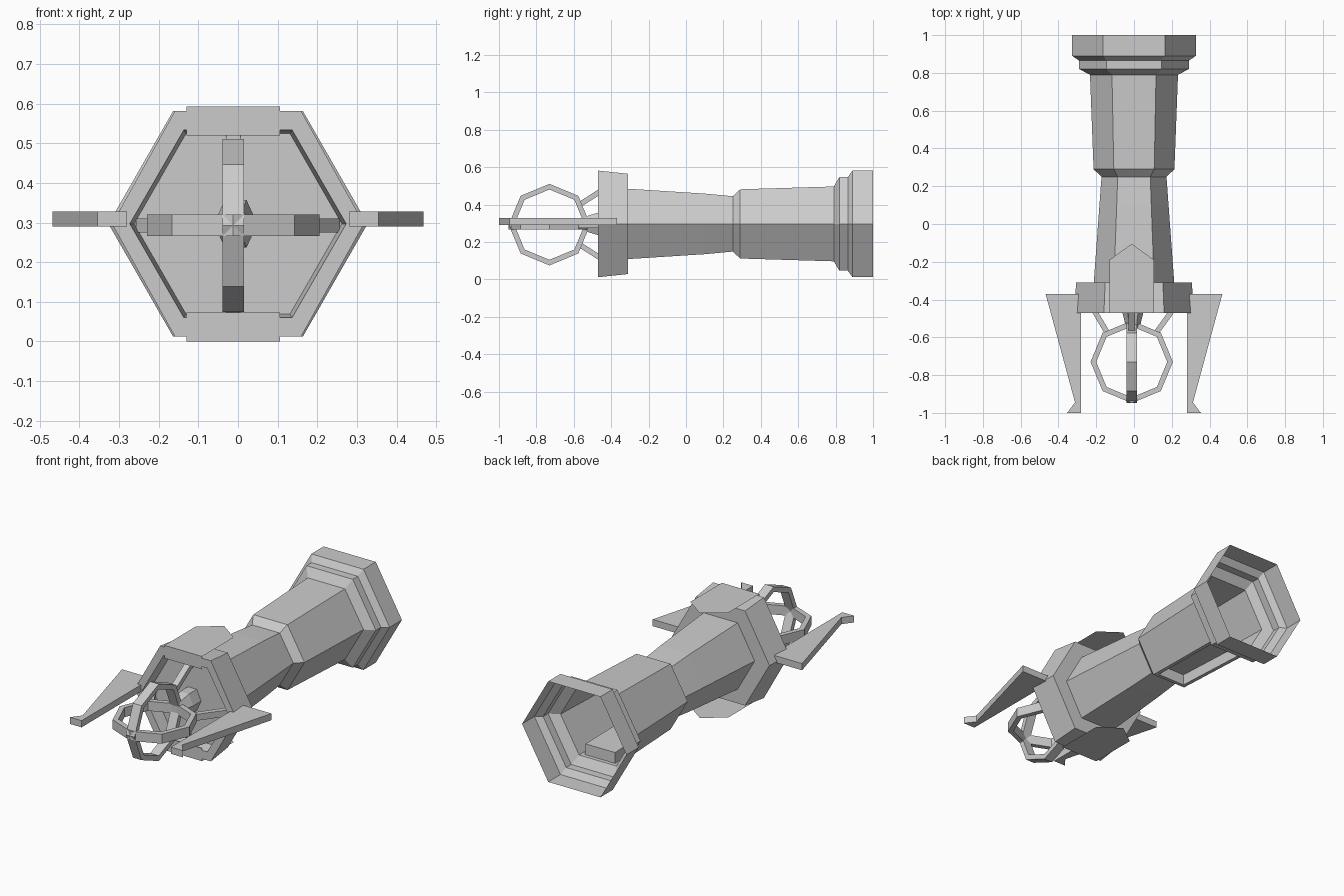
import bpy, bmesh, math
from mathutils import Vector

old = bpy.data.objects.get("Cube")
if old:
    bpy.data.objects.remove(old, do_unlink=True)

MID = 0.297      # height of the long axis
OFF = -0.012     # slight sideways shift of the cage and plates

grey = bpy.data.materials.new("plain grey")
grey.use_nodes = True
grey.diffuse_color = (0.6, 0.6, 0.6, 1)
grey.node_tree.nodes["Principled BSDF"].inputs["Base Color"].default_value = (0.6, 0.6, 0.6, 1)


def finish(name, bm, recalc=True):
    if recalc:
        bmesh.ops.recalc_face_normals(bm, faces=bm.faces[:])
    mesh = bpy.data.meshes.new(name)
    bm.to_mesh(mesh)
    bm.free()
    mesh.materials.append(grey)
    obj = bpy.data.objects.new(name, mesh)
    bpy.context.collection.objects.link(obj)
    return obj


def hex_ring(bm, y, half_width, half_height):
    """Hexagon across the long axis, flat on top and bottom."""
    pts = [(1, 0), (.5, 1), (-.5, 1), (-1, 0), (-.5, -1), (.5, -1)]
    return [bm.verts.new((a * half_width, y, MID + b * half_height)) for a, b in pts]


def loft(bm, profile):
    rings = [hex_ring(bm, *row) for row in profile]
    for a, b in zip(rings, rings[1:]):
        for i in range(6):
            j = (i + 1) % 6
            bm.faces.new((a[i], a[j], b[j], b[i]))
    return rings


def prism(name, outline, z0, z1):
    """Closed slab from an outline in plan."""
    bm = bmesh.new()
    low = [bm.verts.new((x, y, z0)) for x, y in outline]
    face = bm.faces.new(low)
    ext = bmesh.ops.extrude_face_region(bm, geom=[face])
    verts = [v for v in ext["geom"] if isinstance(v, bmesh.types.BMVert)]
    bmesh.ops.translate(bm, verts=verts, vec=(0, 0, z1 - z0))
    return finish(name, bm)


def bar(name, start, end, side, width, thick):
    """Square-cut strut between two points."""
    start, end, side = Vector(start), Vector(end), Vector(side)
    up = (end - start).cross(side).normalized()
    bm = bmesh.new()
    loops = []
    for p in (start, end):
        loops.append([bm.verts.new(p + side * a * width / 2 + up * b * thick / 2)
                      for a, b in ((-1, -1), (1, -1), (1, 1), (-1, 1))])
    a, b = loops
    bm.faces.new(a)
    bm.faces.new(b)
    for i in range(4):
        j = (i + 1) % 4
        bm.faces.new((a[i], a[j], b[j], b[i]))
    return finish(name, bm)


# Hollow six-sided body: recessed front wall, collar, neck, grip, stepped open end
bm = bmesh.new()
rings = loft(bm, [
    (-.40, .262, .228), (-.47, .273, .237), (-.47, .318, .285), (-.31, .306, .268),
    (-.31, .213, .188), (.10, .183, .162), (.25, .172, .148), (.29, .214, .185),
    (.79, .233, .200), (.82, .290, .250), (.865, .290, .250), (.89, .327, .285),
    (1.0, .327, .285)])
bm.faces.new(rings[0])
bmesh.ops.recalc_face_normals(bm, faces=bm.faces[:])
# Pocket pressed into the underside of the grip
under = min((f for f in bm.faces if .5 < f.calc_center_median().y < .6),
            key=lambda f: f.calc_center_median().z)
bmesh.ops.inset_individual(bm, faces=[under], thickness=.03)
bmesh.ops.inset_individual(bm, faces=[under], thickness=.003)
bmesh.ops.translate(bm, verts=under.verts[:], vec=(0, 0, .06))
finish("body", bm, recalc=False)

# Hub in the middle of the front wall
bm = bmesh.new()
hub = loft(bm, [(-.40, .055, .06), (-.47, .055, .06), (-.55, .036, .036)])
bm.faces.new(hub[0])
bm.faces.new(hub[-1])
finish("hub", bm).location.x = OFF / 2

# Cage of two crossed eight-sided hoops
CAGE = Vector((OFF, -.73, .293))


def hoop(name, upright):
    bm = bmesh.new()
    loops = []
    for i in range(8):
        t = math.tau * i / 8
        row = []
        for r, w in ((.218, -1), (.218, 1), (.188, 1), (.188, -1)):
            a, b, c = r * math.cos(t), r * math.sin(t), w * .027
            row.append(bm.verts.new(CAGE + Vector((c, a, b) if upright else (b, a, c))))
        loops.append(row)
    for i in range(8):
        a, b = loops[i], loops[(i + 1) % 8]
        for k in range(4):
            m = (k + 1) % 4
            bm.faces.new((a[k], a[m], b[m], b[k]))
    finish(name, bm)


hoop("upright_hoop", True)
hoop("level_hoop", False)

# Four struts holding the cage to the front wall
for s, word in ((1, "left"), (-1, "right")):
    bar(word + "_strut", (OFF + s * .13, -.575, .293), (s * .245, -.40, .293),
        (0, 0, 1), .036, .028)
for s, word in ((1, "upper"), (-1, "lower")):
    bar(word + "_strut", (OFF, -.58, .293 + s * .10), (OFF, -.40, .293 + s * .215),
        (1, 0, 0), .036, .028)

# Side fins with hooked tips
for s, word in ((1, "left"), (-1, "right")):
    prism(word + "_fin", [(s * x, y) for x, y in (
        (.28, -.37), (.468, -.37), (.312, -.945), (.354, -1), (.28, -1))], .29, .328)

# Pointed cover sheets above and below the collar, each with a front lip
for s, word in ((1, "top"), (-1, "bottom")):
    bm = bmesh.new()
    z = .2965 + s * .2965
    sheet = [bm.verts.new((OFF + x, y, z)) for x, y in (
        (-.118, -.472), (.118, -.472), (.118, -.19), (0, -.105), (-.118, -.19))]
    lip = [bm.verts.new((OFF + x, -.472, z - s * .073)) for x in (-.118, .118)]
    bm.faces.new(sheet)
    bm.faces.new((sheet[1], sheet[0], lip[0], lip[1]))
    finish(word + "_cover", bm)
